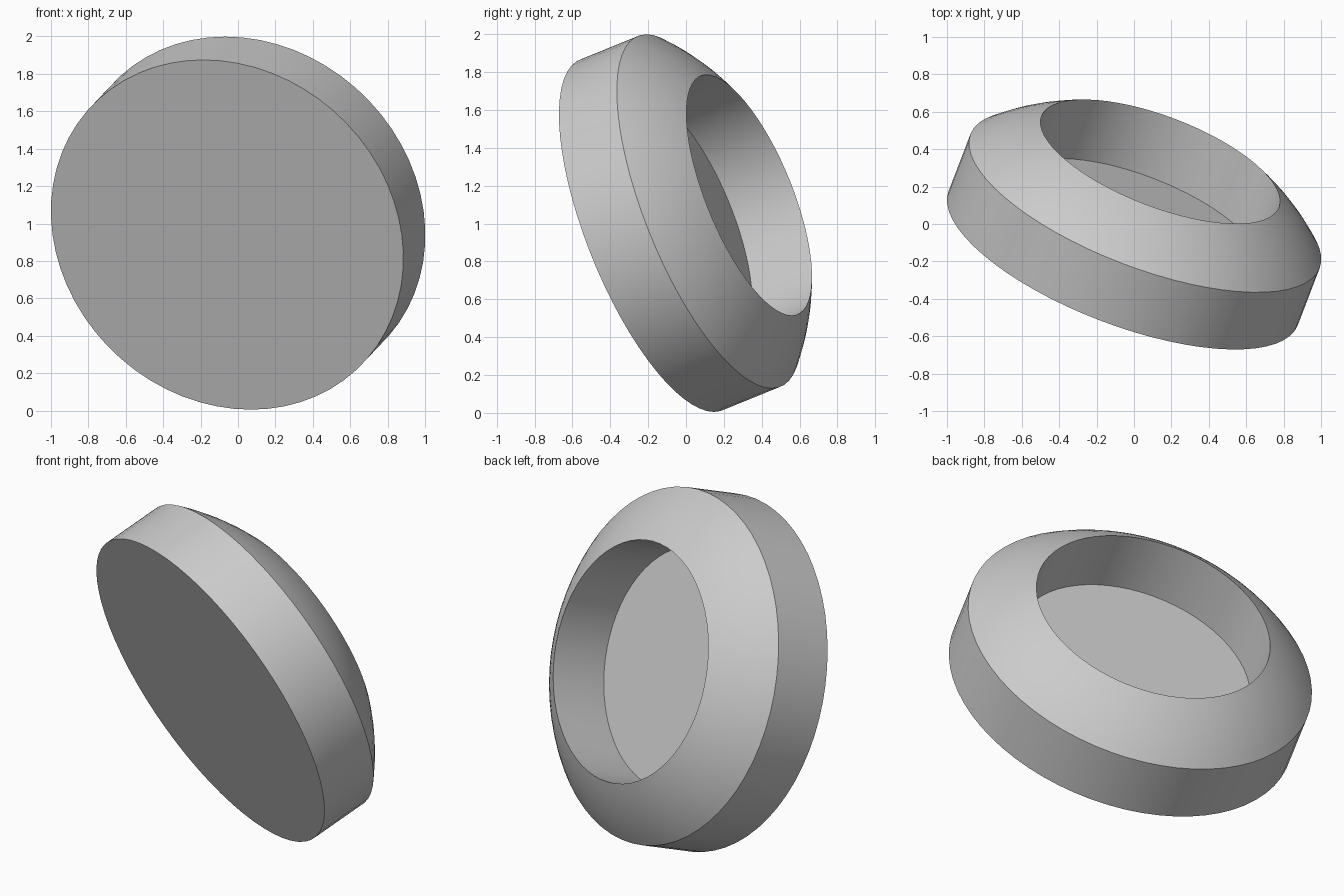
import bpy, bmesh, math
from mathutils import Vector, Matrix

cube = bpy.data.objects.get("Cube")
if cube:
    bpy.data.objects.remove(cube)

# Plain grey material
grey = bpy.data.materials.new("grey")
grey.use_nodes = True
colour = (0.6, 0.6, 0.6, 1)
grey.diffuse_color = colour
grey.node_tree.nodes["Principled BSDF"].inputs["Base Color"].default_value = colour

# Main sizes of the turned body
SEGMENTS = 64
RADIUS, HOLE = 1.0, 0.68
RIM, TOP, FLOOR = 0.35, 0.592, 0.23


def dome_profile(steps):
    """Arc from the rim edge to the hole edge, centred on the axis."""
    c = (RADIUS**2 + RIM**2 - HOLE**2 - TOP**2) / (2 * (RIM - TOP))
    r = math.hypot(RADIUS, RIM - c)
    a, b = math.atan2(RIM - c, RADIUS), math.atan2(TOP - c, HOLE)
    angles = [a + (b - a) * i / steps for i in range(steps + 1)]
    return [(r * math.cos(t), c + r * math.sin(t)) for t in angles]


# Turned body: flat base, wall, domed shoulder, recess wall and floor
profile = [(RADIUS, 0)] + dome_profile(8) + [(HOLE, FLOOR)]
bm = bmesh.new()
rings = []
for r, z in profile:
    rings.append([bm.verts.new((r * math.cos(t), r * math.sin(t), z))
                  for t in (2 * math.pi * i / SEGMENTS for i in range(SEGMENTS))])
for low, high in zip(rings, rings[1:]):
    for i in range(SEGMENTS):
        j = (i + 1) % SEGMENTS
        bm.faces.new((low[i], low[j], high[j], high[i]))
bm.faces.new(rings[0][::-1])
bm.faces.new(rings[-1])

# Tilt the axis towards the back, left and up
axis = Vector((0.335, 0.873, 0.355)).normalized()
tilt = axis.to_track_quat('Z', 'Y').to_matrix().to_4x4()
bm.transform(Matrix.Translation((-0.058, -0.183, 0.94)) @ tilt)
bmesh.ops.recalc_face_normals(bm, faces=bm.faces)

mesh = bpy.data.meshes.new("recessed_disc")
bm.to_mesh(mesh)
bm.free()
mesh.materials.append(grey)
disc = bpy.data.objects.new("recessed_disc", mesh)
bpy.context.collection.objects.link(disc)
bpy.context.view_layer.objects.active = disc
disc.select_set(True)
bpy.ops.object.shade_smooth_by_angle(angle=math.radians(30))
